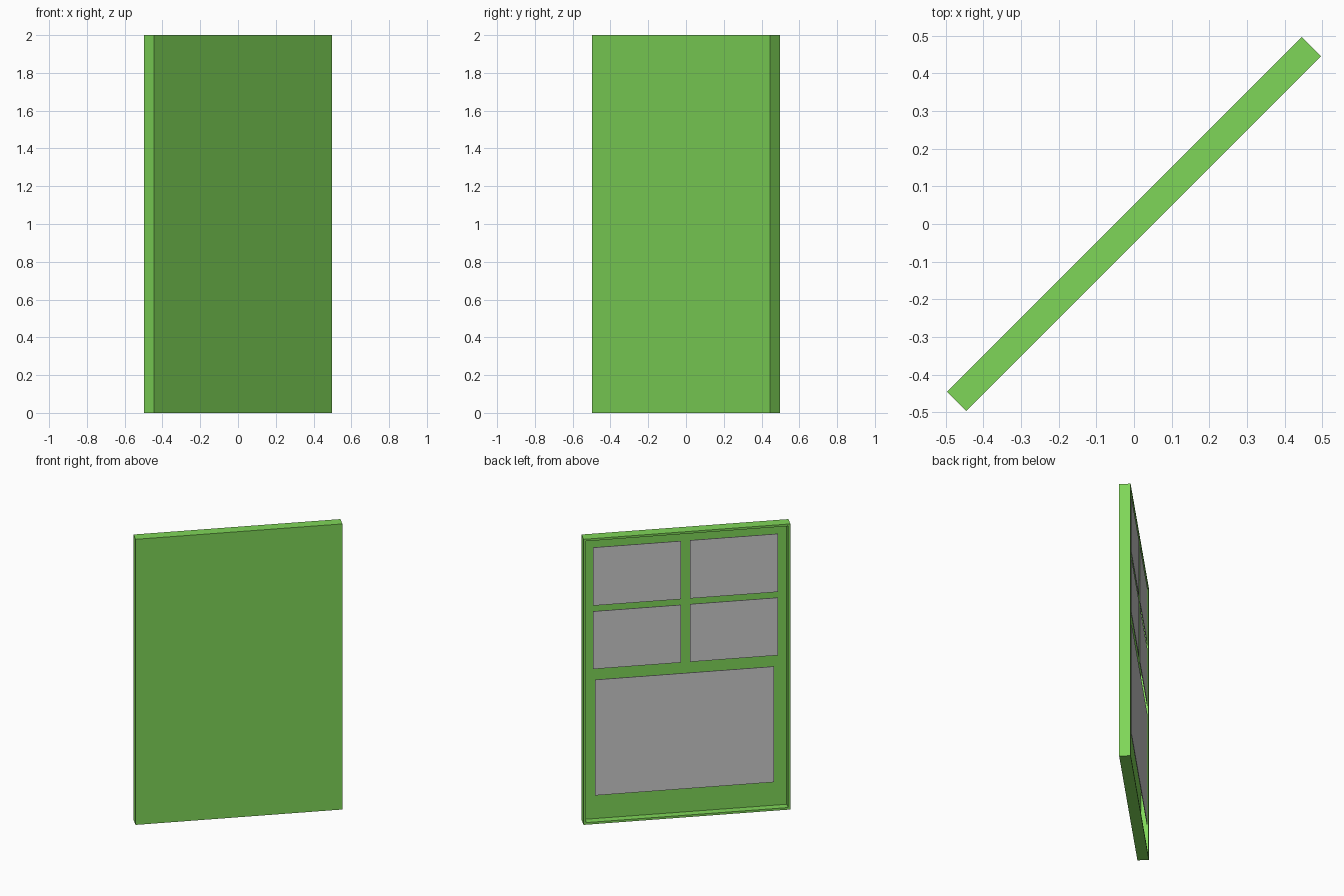
import bpy
import bmesh
import math
from mathutils import Matrix, Vector

cube = bpy.data.objects.get("Cube")
if cube:
    bpy.data.objects.remove(cube, do_unlink=True)


def material(name, color):
    m = bpy.data.materials.new(name)
    m.use_nodes = True
    m.diffuse_color = color
    m.node_tree.nodes["Principled BSDF"].inputs["Base Color"].default_value = color
    return m


green = material("leaf green", (0.212, 0.672, 0.098, 1))
grey = material("light grey", (0.604, 0.604, 0.604, 1))

HALF_W, HALF_T, HEIGHT = 0.6665, 0.0365, 2.0
RIM, RECESS = 0.021, 0.05
TURN = Matrix.Rotation(math.radians(45), 4, "Z")   # the panel stands diagonally


def box(bm, lo, hi):
    lo, hi = Vector(lo), Vector(hi)
    bmesh.ops.create_cube(bm, size=1, matrix=Matrix.Translation((lo + hi) / 2)
                          @ Matrix.Diagonal((*(hi - lo), 1)))


def finish(name, bm, mat):
    bm.normal_update()
    mesh = bpy.data.meshes.new(name)
    bm.to_mesh(mesh)
    bm.free()
    mesh.materials.append(mat)
    obj = bpy.data.objects.new(name, mesh)
    obj.matrix_world = TURN
    bpy.context.collection.objects.link(obj)


# Shallow tray: a slab with a thin rim around a recessed back face
bm = bmesh.new()
box(bm, (-HALF_W, -HALF_T, 0), (HALF_W, HALF_T, HEIGHT))
bm.normal_update()
face = max(bm.faces, key=lambda f: f.normal.y)
bmesh.ops.inset_individual(bm, faces=[face], thickness=RIM)
floor = bmesh.ops.extrude_discrete_faces(bm, faces=[face])["faces"][0]
bmesh.ops.translate(bm, verts=floor.verts, vec=(0, -RECESS, 0))
finish("tray_panel", bm, green)

# Thin plates level with the rim: x range, z range
plates = {
    "upper_plate_left": (0.040, 0.606, 1.530, 1.937),
    "upper_plate_right": (-0.586, -0.019, 1.530, 1.937),
    "middle_plate_left": (0.040, 0.606, 1.086, 1.490),
    "middle_plate_right": (-0.586, -0.019, 1.086, 1.490),
    "large_lower_plate": (-0.560, 0.593, 0.200, 1.010),
}
for name, (x0, x1, z0, z1) in plates.items():
    bm = bmesh.new()
    box(bm, (x0, HALF_T - 0.004, z0), (x1, HALF_T, z1))
    finish(name, bm, grey)
